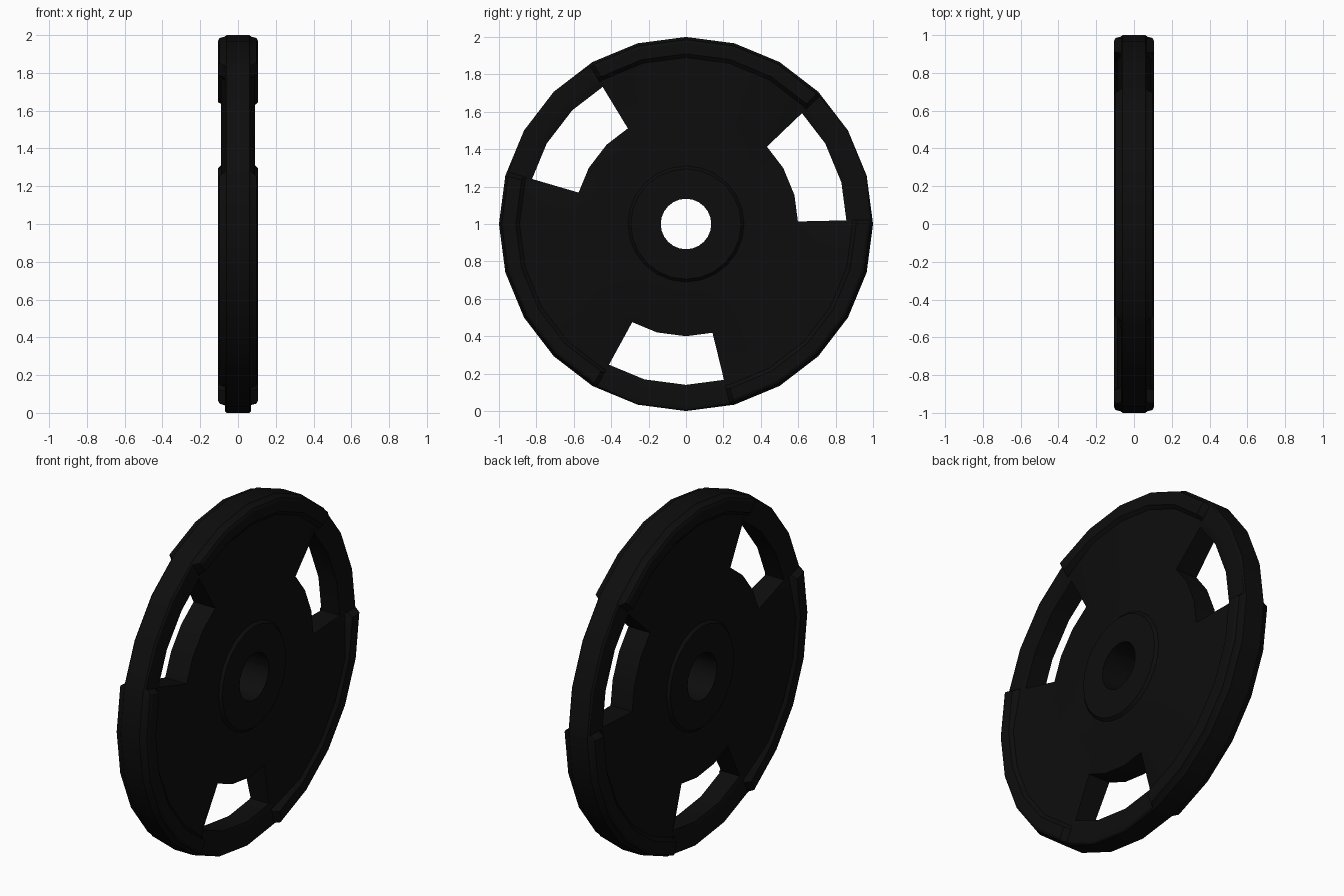
import bpy, bmesh
from math import radians, cos, sin

if "Cube" in bpy.data.objects:
    bpy.data.objects.remove(bpy.data.objects["Cube"])

mat = bpy.data.materials.new("black rubber")
mat.diffuse_color = (0.004, 0.004, 0.004, 1)
mat.use_nodes = True
mat.node_tree.nodes["Principled BSDF"].inputs["Base Color"].default_value = mat.diffuse_color

# Radial rows: radius, half thickness in a solid column, beside a grip, in a grip slot
ROWS = [
    (0.135, 0.105, 0.105, 0.105),   # bore
    (0.295, 0.105, 0.105, 0.105),   # hub boss
    (0.31, 0.09, 0.09, 0.09),
    (0.45, 0.09, 0.09, 0.09),       # start of grip recess
    (0.60, 0.09, 0.07, 0.07),       # slot inner edge
    (0.86, 0.09, 0.07, 0.06),       # slot outer edge
    (0.89, 0.09, 0.07, 0.07),
    (0.91, 0.105, 0.105, 0.07),     # raised rim lip
    (0.97, 0.105, 0.105, 0.07),
    (0.985, 0.097, 0.097, 0.07),
    (0.992, 0.07, 0.07, 0.068),
    (1.00, 0.06, 0.06, 0.06),       # tread edge
]
SLOT_IN, SLOT_OUT = 4, 5

# Angular columns for one third of the plate: angle, state (1 solid, 2 beside grip, 3 slot)
THIRD = [(-15, 1), (0, 2), (1.3, 3), (15, 3), (30, 3), (43.7, 3), (45, 2), (60, 1), (75, 1), (90, 1)]
COLS = [(a + 120 * k, s) for k in range(3) for a, s in THIRD]


def facet(angle):
    """Shrink factor keeping extra columns on the 24-sided outline."""
    return cos(radians(7.5)) / cos(radians(angle % 15 - 7.5))


bm = bmesh.new()
top, twin = [], {}
for a, s in COLS:
    col = []
    for row in ROWS:
        r, h = row[0] * facet(a), row[s]
        y, z = r * cos(radians(a)), 1 + r * sin(radians(a))
        v = bm.verts.new((h, y, z))
        twin[v] = bm.verts.new((-h, y, z))
        col.append(v)
    top.append(col)

# One face side, leaving the three grip slots open
faces = []
n = len(COLS)
for i in range(n):
    j = (i + 1) % n
    for k in range(len(ROWS) - 1):
        if k == SLOT_IN and COLS[i][1] == 3 and COLS[j][1] == 3:
            continue
        faces.append(bm.faces.new((top[i][k], top[i][k + 1], top[j][k + 1], top[j][k])))

# Walls of bore, slots and tread, then the mirrored side
for e in [e for e in bm.edges if len(e.link_faces) == 1]:
    a, b = e.verts
    bm.faces.new((a, b, twin[b], twin[a]))
for f in faces:
    bm.faces.new([twin[v] for v in reversed(f.verts)])
bmesh.ops.delete(bm, geom=[v for v in bm.verts if not v.link_faces], context='VERTS')
bmesh.ops.recalc_face_normals(bm, faces=bm.faces)

mesh = bpy.data.meshes.new("weight_plate")
bm.to_mesh(mesh)
bm.free()
mesh.materials.append(mat)
plate = bpy.data.objects.new("weight_plate", mesh)
bpy.context.collection.objects.link(plate)
bpy.context.view_layer.objects.active = plate
plate.select_set(True)
bpy.ops.object.shade_smooth_by_angle(angle=radians(25))
